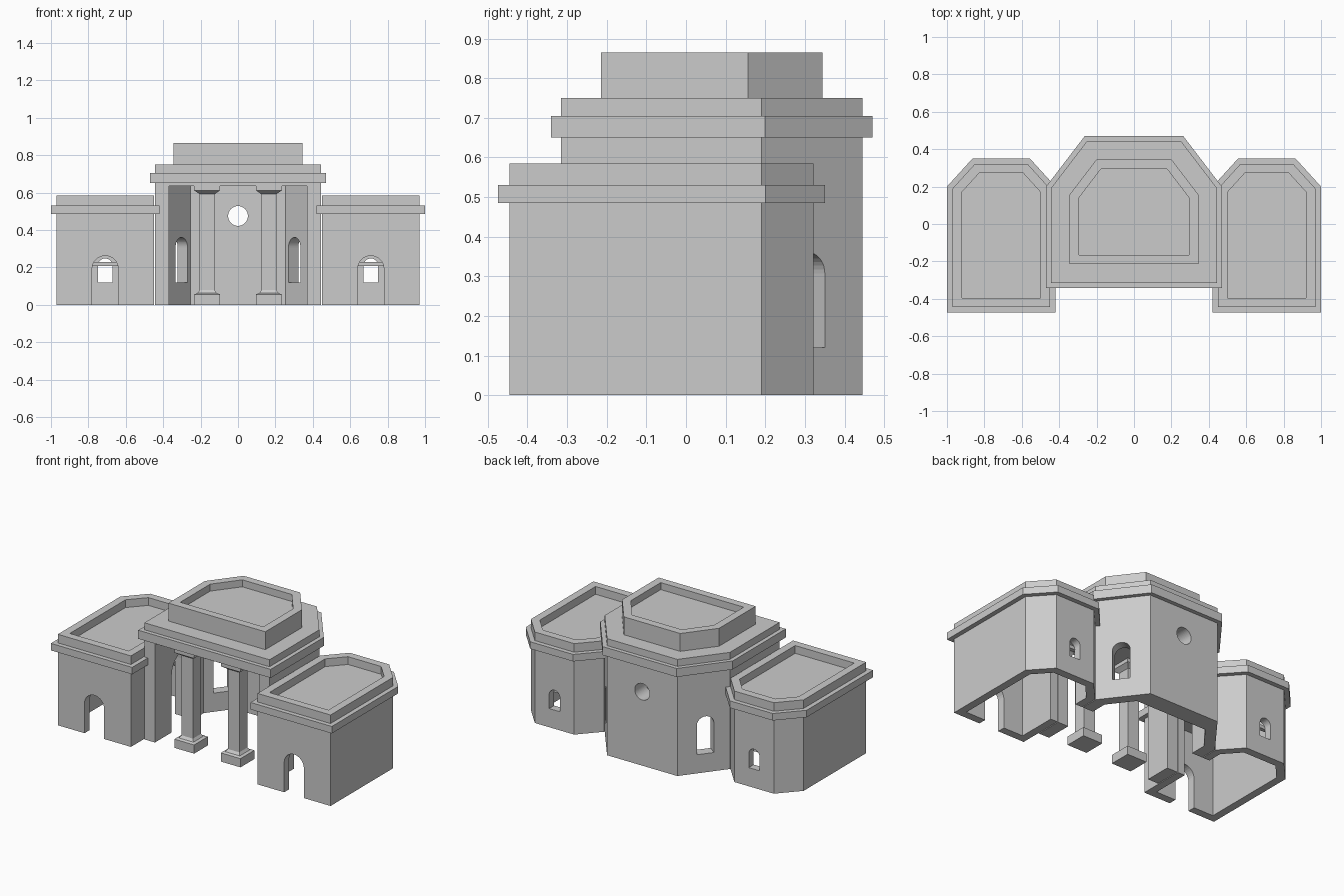
import bpy, bmesh, math
from mathutils import Matrix

if "Cube" in bpy.data.objects:
    bpy.data.objects.remove(bpy.data.objects["Cube"])


def make(name, rings):
    """Skin a stack of equal-length vertex rings and cap both ends."""
    bm = bmesh.new()
    rows = [[bm.verts.new(p) for p in ring] for ring in rings]
    n = len(rows[0])
    for a, b in zip(rows, rows[1:]):
        for i in range(n):
            j = (i + 1) % n
            bm.faces.new((a[i], a[j], b[j], b[i]))
    bm.faces.new(rows[0][::-1])
    bm.faces.new(rows[-1])
    bmesh.ops.recalc_face_normals(bm, faces=bm.faces)
    me = bpy.data.meshes.new(name)
    bm.to_mesh(me)
    bm.free()
    ob = bpy.data.objects.new(name, me)
    bpy.context.collection.objects.link(ob)
    return ob


def pavilion(name, cx, hw, front, back, side_end, back_hw, levels):
    """Plan with two chamfered rear corners, stacked as (offset, z) levels."""
    ang = math.atan2(hw - back_hw, back - side_end)
    k1, k2 = math.tan(ang / 2), math.tan((math.pi / 2 - ang) / 2)
    rings = []
    for o, z in levels:
        half = [(hw + o, front - o), (hw + o, side_end + o * k1), (back_hw + o * k2, back + o)]
        plan = half + [(-x, y) for x, y in reversed(half)]
        rings.append([(cx + x, y, z) for x, y in plan])
    return make(name, rings)


def opening(x, y, width, bottom, top, depth, turn=0.0, seg=16):
    """Arched cutter; a full circle when the height equals the width."""
    r = width / 2
    spring = top - r
    pts = [(r * math.cos(math.pi * i / seg), spring + r * math.sin(math.pi * i / seg))
           for i in range(seg + 1)]
    if abs(top - bottom - width) < 1e-6:
        pts += [(-u, 2 * spring - z) for u, z in pts[1:-1]]
    else:
        pts += [(-r, bottom), (r, bottom)]
    ob = make("cutter", [[(u, d, z) for u, z in pts] for d in (-depth / 2, depth / 2)])
    ob.data.transform(Matrix.Translation((x, y, 0)) @ Matrix.Rotation(turn, 4, 'Z'))
    return ob


def cut(target, cutters):
    bpy.context.view_layer.objects.active = target
    for c in cutters:
        c.hide_render = True
        m = target.modifiers.new("cut", 'BOOLEAN')
        m.operation, m.solver, m.object = 'DIFFERENCE', 'EXACT', c
        bpy.ops.object.modifier_apply(modifier=m.name)
        bpy.data.objects.remove(c)


def square_stack(name, x, y, levels):
    return make(name, [[(x + sx * h, y + sy * h, z) for sx, sy in
                        ((-1, -1), (1, -1), (1, 1), (-1, 1))] for h, z in levels])


# Central hall: walls, cornice, parapet and recessed attic
hall = pavilion("central_hall", 0, 0.445, -0.315, 0.445, 0.19, 0.25, [
    (0, 0), (0, 0.65), (0.026, 0.65), (0.026, 0.705), (0, 0.705), (0, 0.75),
    (-0.1, 0.75), (-0.1, 0.865), (-0.15, 0.865), (-0.15, 0.82)])
hall_cuts = [
    pavilion("cutter", 0, 0.37, -0.4, 0.33, 0.18, 0.255, [(0, -0.1), (0, 0.635)]),
    opening(0, 0.4, 0.106, 0.422, 0.528, 0.3, seg=24)]
turn = math.atan2(0.255, -0.195)
for s in (-1, 1):
    # chamfer window and side passage
    hall_cuts.append(opening(s * 0.33, 0.29, 0.105, 0.12, 0.36, 0.26, s * turn))
    hall_cuts.append(opening(s * 0.44, -0.035, 0.22, -0.1, 0.48, 0.24, math.pi / 2))
cut(hall, hall_cuts)

for s, side in ((-1, "left"), (1, "right")):
    # Side wing with cornice and recessed roof
    cx = s * 0.71
    wing = pavilion(side + "_wing", cx, 0.26, -0.445, 0.322, 0.19, 0.14, [
        (0, 0), (0, 0.485), (0.029, 0.485), (0.029, 0.53), (0, 0.53), (0, 0.585),
        (-0.05, 0.585), (-0.05, 0.535)])
    cut(wing, [
        pavilion("cutter", cx, 0.26, -0.445, 0.322, 0.19, 0.14, [(-0.05, -0.1), (-0.05, 0.485)]),
        opening(cx, -0.43, 0.14, -0.1, 0.262, 0.2),
        opening(cx, 0.3, 0.076, 0.12, 0.248, 0.2),
        opening(s * 0.44, -0.035, 0.22, -0.1, 0.48, 0.24, math.pi / 2)])

    # Bar behind the rear window
    make(side + "_window_bar", [[(cx + a, b, z) for a, b in
         ((-0.08, 0.25), (0.08, 0.25), (0.08, 0.274), (-0.08, 0.274))] for z in (0.208, 0.23)])

    # Square portico column with base and capital
    square_stack(side + "_column", s * 0.165, -0.24, [
        (0.07, 0), (0.07, 0.056), (0.052, 0.062), (0.041, 0.078), (0.041, 0.592),
        (0.052, 0.6), (0.07, 0.612), (0.07, 0.637)])
